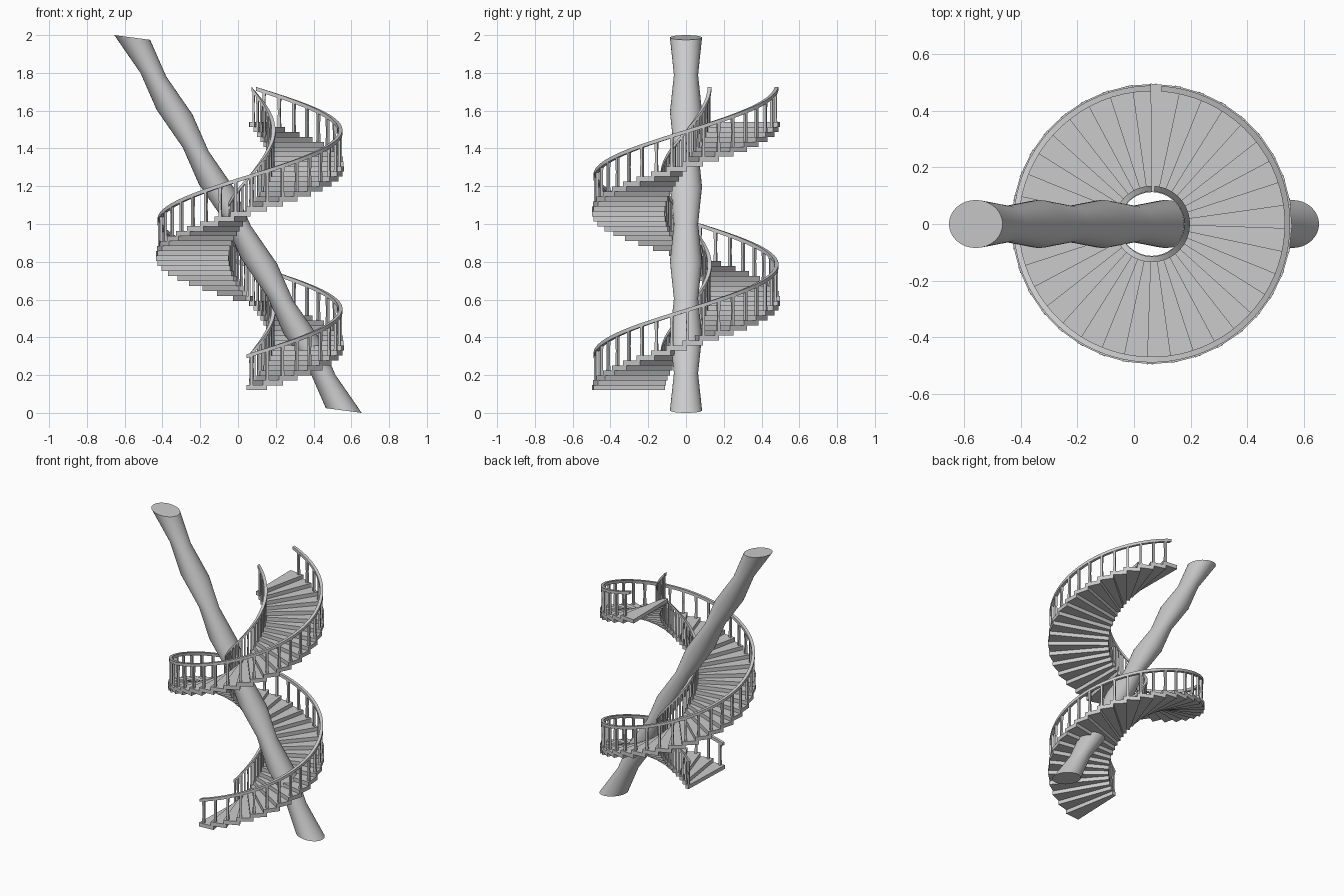
import bpy, bmesh
from math import sin, cos, radians, pi

if "Cube" in bpy.data.objects:
    bpy.data.objects.remove(bpy.data.objects["Cube"])

CX = 0.063                      # stair axis
N, STEP, RISE = 54, 10.0, 0.0263
THICK, Z0 = 0.0265, 0.12


def polar(r, deg, z):
    a = radians(deg)
    return (CX + r * cos(a), r * sin(a), z)


def loft(bm, rings):
    """Skin a list of closed rings and cap both ends."""
    vs = [[bm.verts.new(p) for p in ring] for ring in rings]
    n = len(vs[0])
    for a, b in zip(vs, vs[1:]):
        for j in range(n):
            k = (j + 1) % n
            bm.faces.new((a[j], a[k], b[k], b[j]))
    bm.faces.new(vs[0][::-1])
    bm.faces.new(vs[-1])


def finish(bm, name, smooth=False):
    bmesh.ops.recalc_face_normals(bm, faces=bm.faces)
    me = bpy.data.meshes.new(name)
    bm.to_mesh(me)
    bm.free()
    ob = bpy.data.objects.new(name, me)
    bpy.context.collection.objects.link(ob)
    if smooth:
        bpy.ops.object.select_all(action='DESELECT')
        ob.select_set(True)
        bpy.context.view_layer.objects.active = ob
        bpy.ops.object.shade_smooth_by_angle(angle=radians(30))
    return ob


# leaning column with alternating wide and narrow rings
bm = bmesh.new()
rings = []
for i in range(11):
    t = i / 10
    cx, cz = 0.56 - 1.12 * t, 0.0125 + 1.975 * t
    rx, ry = (0.095, 0.085) if i % 2 == 0 else (0.068, 0.064)
    rings.append([(cx + rx * cos(2 * pi * j / 32), ry * sin(2 * pi * j / 32),
                   cz - 0.1316 * rx * cos(2 * pi * j / 32)) for j in range(32)])
loft(bm, rings)
finish(bm, "leaning_column", True)

# wedge treads
bm = bmesh.new()
for i in range(N):
    a0 = -92 + STEP * i
    a1 = a0 + 12.5
    z = Z0 + RISE * i
    loft(bm, [[polar(0.113, a0, h), polar(0.497, a0, h),
               polar(0.497, a1, h), polar(0.113, a1, h)] for h in (z, z + THICK)])
finish(bm, "stair_treads")


# handrails and balusters on both sides
def rail_z(deg):
    return 0.30 + RISE * (deg + 92) / STEP


for side, r, w in (("outer", 0.48, 0.016), ("inner", 0.125, 0.012)):
    bm = bmesh.new()
    rings = []
    segs = 108
    for i in range(segs + 1):
        d = -92 + 538 * i / segs
        z = rail_z(d)
        rings.append([polar(r - 0.01, d, z - 0.01), polar(r + 0.01, d, z - 0.01),
                      polar(r + 0.01, d, z + 0.01), polar(r - 0.01, d, z + 0.01)])
    loft(bm, rings)
    finish(bm, side + "_handrail")

    bm = bmesh.new()
    for i in range(N):
        d = -89 + STEP * i
        a = radians(d)
        x, y, _ = polar(r, d, 0)
        z0, z1 = Z0 + RISE * i + THICK - 0.004, rail_z(d) - 0.005
        ring_set = []
        for z, h in ((z0, w / 2), ((z0 + z1) / 2, w * 0.42), (z1, w / 2)):
            ring_set.append([(x + h * (u * cos(a) - v * sin(a)),
                              y + h * (u * sin(a) + v * cos(a)), z)
                             for u, v in ((-1, -1), (1, -1), (1, 1), (-1, 1))])
        loft(bm, ring_set)
    finish(bm, side + "_balusters")
